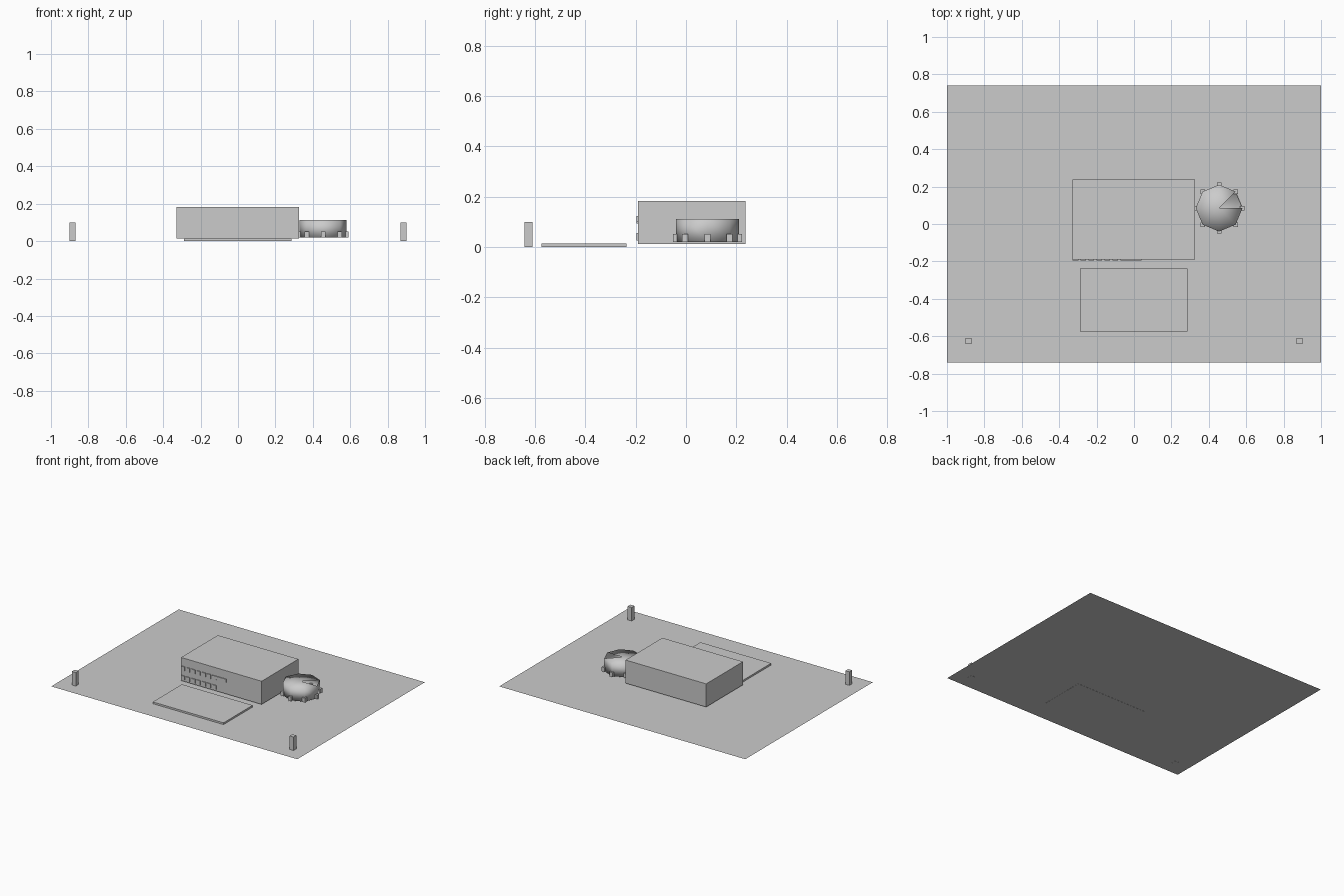
import bpy, bmesh, math
from mathutils import Vector

if "Cube" in bpy.data.objects:
    bpy.data.objects.remove(bpy.data.objects["Cube"])

grey = bpy.data.materials.new("plain_grey")
grey.diffuse_color = (0.6, 0.6, 0.6, 1)
grey.use_nodes = True
grey.node_tree.nodes["Principled BSDF"].inputs["Base Color"].default_value = grey.diffuse_color


def finish(bm, name, smooth=False):
    me = bpy.data.meshes.new(name)
    bm.to_mesh(me)
    bm.free()
    me.materials.append(grey)
    for p in me.polygons:
        p.use_smooth = smooth
    ob = bpy.data.objects.new(name, me)
    bpy.context.collection.objects.link(ob)
    return ob


def box(name, lo, hi, smooth=False):
    bm = bmesh.new()
    bmesh.ops.create_cube(bm, size=1)
    for v in bm.verts:
        v.co = Vector([(a + b) / 2 + c * (b - a) for a, b, c in zip(lo, hi, v.co)])
    return finish(bm, name, smooth)


# Flat plot
bm = bmesh.new()
bmesh.ops.create_grid(bm, x_segments=1, y_segments=1, size=1)
for v in bm.verts:
    v.co.y *= 0.74
    v.co.z = 0.001
finish(bm, "plot")

# Main hall and front apron
box("hall", (-0.33, -0.19, 0.013), (0.325, 0.237, 0.183))
box("apron", (-0.29, -0.575, 0.0), (0.285, -0.237, 0.014))

# Two rows of front windows and a long upper sign strip
for row, z in (("lower", 0.025), ("upper", 0.093)):
    for i in range(7):
        x = -0.328 + i * 0.0425
        box(f"{row}_window_{i}", (x, -0.196, z), (x + 0.03, -0.188, z + 0.03))
box("front_strip", (-0.05, -0.196, 0.1), (0.04, -0.188, 0.123))

# Gate posts
for s in (-1, 1):
    box("gate_post", (s * 0.885 - 0.016, -0.642, 0), (s * 0.885 + 0.016, -0.61, 0.1))

# Eight-sided tank with an open wedge in its lid
cx, cy, r = 0.455, 0.085, 0.125
bm = bmesh.new()
ang = [i * math.pi / 4 for i in range(8)]
low = [bm.verts.new((cx + r * math.cos(a), cy + r * math.sin(a), 0.02)) for a in ang]
top = [bm.verts.new((cx + r * math.cos(a), cy + r * math.sin(a), 0.112)) for a in ang]
mid = bm.verts.new((cx, cy, 0.112))
for i in range(8):
    j = (i + 1) % 8
    bm.faces.new((low[i], low[j], top[i]))
    bm.faces.new((low[j], top[j], top[i]))
    if i:
        bm.faces.new((mid, top[i], top[j]))
bm.faces.new(low[::-1])
finish(bm, "tank", True)

# Tank feet
for i, a in enumerate(ang):
    x, y = cx + r * math.cos(a), cy + r * math.sin(a)
    box(f"tank_foot_{i}", (x - 0.012, y - 0.012, 0.02), (x + 0.012, y + 0.012, 0.052))
